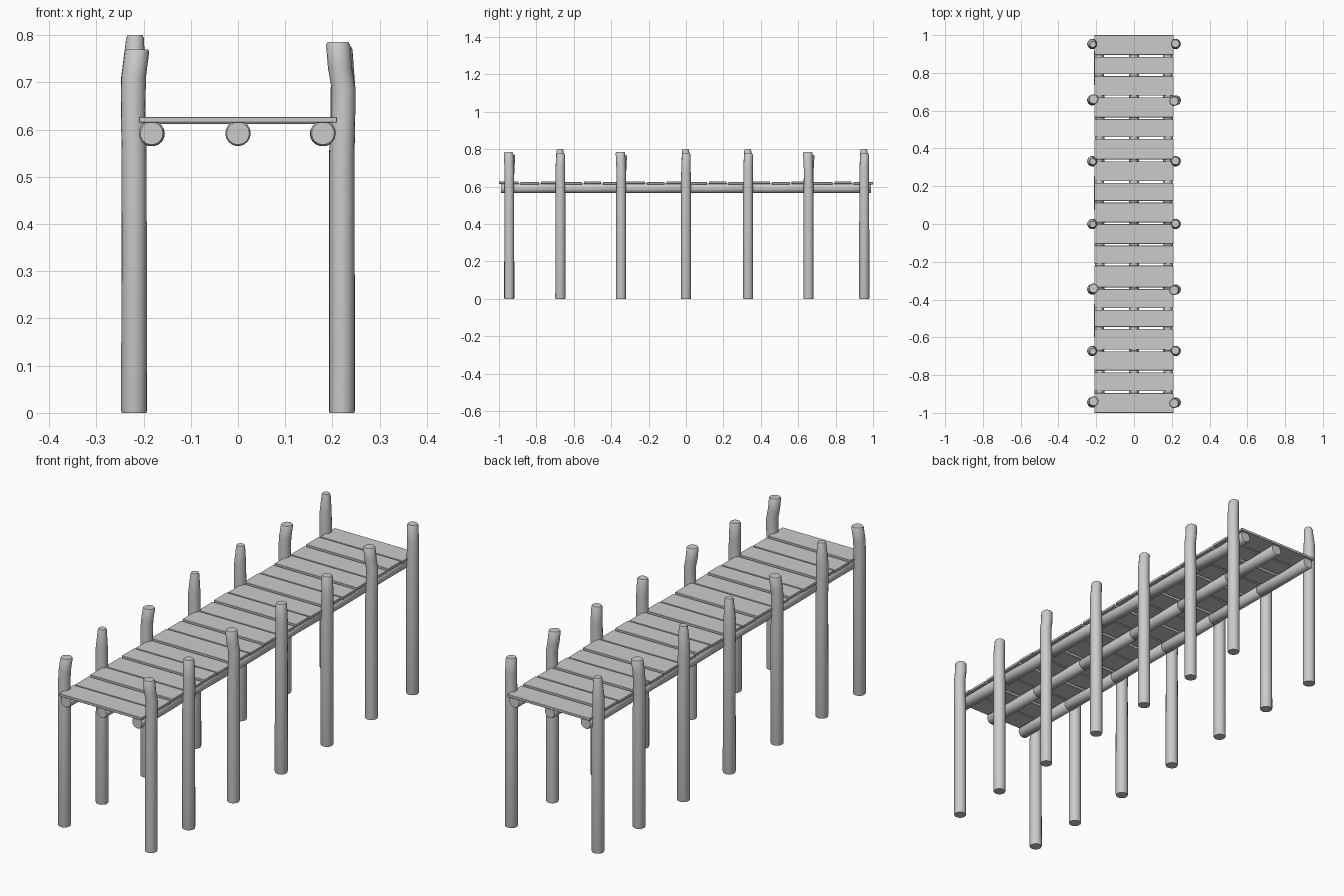
import bpy, bmesh, math
from mathutils import Vector

if "Cube" in bpy.data.objects:
    bpy.data.objects.remove(bpy.data.objects["Cube"])


def make_object(name, bm, smooth):
    bmesh.ops.recalc_face_normals(bm, faces=bm.faces)
    me = bpy.data.meshes.new(name)
    bm.to_mesh(me)
    bm.free()
    ob = bpy.data.objects.new(name, me)
    bpy.context.collection.objects.link(ob)
    if smooth:
        bpy.ops.object.select_all(action='DESELECT')
        ob.select_set(True)
        bpy.context.view_layer.objects.active = ob
        bpy.ops.object.shade_smooth_by_angle(angle=math.radians(40))
    return ob


def log(name, stations, u, v, sides=18):
    """Round log through stations (centre, radius); u and v span its section."""
    bm = bmesh.new()
    u, v = Vector(u), Vector(v)
    rings = []
    for c, r in stations:
        ring = []
        for i in range(sides):
            a = 2 * math.pi * i / sides
            ring.append(bm.verts.new(Vector(c) + r * (math.cos(a) * u + math.sin(a) * v)))
        rings.append(ring)
    for a, b in zip(rings, rings[1:]):
        for i in range(sides):
            j = (i + 1) % sides
            bm.faces.new((a[i], a[j], b[j], b[i]))
    bm.faces.new(rings[0])
    bm.faces.new(rings[-1])
    return make_object(name, bm, True)


# Post shapes: (x, y shift, z, radius)
LEFT_LEANING = [(-.220, 0, 0, .026), (-.220, 0, .005, .0275), (-.220, 0, .55, .0265),
                (-.222, 0, .64, .026), (-.221, .003, .71, .026),
                (-.214, .006, .765, .026), (-.214, .006, .770, .023)]
LEFT_TAPERED = [(-.220, 0, 0, .026), (-.220, 0, .005, .0275), (-.220, 0, .55, .0265),
                (-.222, 0, .65, .026), (-.222, 0, .71, .0255),
                (-.218, -.002, .792, .019), (-.218, -.002, .80, .016)]
RIGHT_BENT = [(.220, 0, 0, .026), (.220, 0, .005, .0265), (.220, 0, .55, .0265),
              (.223, 0, .64, .0255), (.223, 0, .69, .0255), (.216, -.002, .73, .0255),
              (.212, -.004, .780, .0255), (.212, -.004, .785, .022)]
RIGHT_STRAIGHT = [(.220, 0, 0, .026), (.220, 0, .005, .0275), (.220, 0, .55, .027),
                  (.222, 0, .64, .026), (.222, 0, .70, .0255),
                  (.219, .002, .770, .0235), (.219, .002, .776, .020)]

# Posts along both edges
post_y = [-.945, -.672, -.347, 0, .332, .655, .953]
bent = {0, 2, 5}
for n, y in enumerate(post_y):
    for side, shape in (("left", LEFT_LEANING if n in bent else LEFT_TAPERED),
                        ("right", RIGHT_BENT if n in bent else RIGHT_STRAIGHT)):
        log(f"{side}_post_{n + 1}", [((x, y + dy, z), r) for x, dy, z, r in shape],
            (1, 0, 0), (0, 1, 0))

# Three support beams under the deck, slightly uneven along their length
beam_y = [-.99, -.67, -.35, 0, .33, .66, .99]
for name, x in (("left", -.183), ("middle", 0), ("right", .180)):
    for k, (a, b) in enumerate(zip(beam_y, beam_y[1:])):
        d = .002 * (-1) ** k if x else 0
        z = .592
        st = [((x, a, z), .024), ((x, a + .004, z), .027),
              ((x + d, (a + b) / 2, z - .001), .026),
              ((x, b - .004, z), .027), ((x, b, z), .024)]
        log(f"{name}_beam_{k + 1}", st, (1, 0, 0), (0, 0, 1))

# Deck planks between the measured gaps
gaps = [-1.005, -.890, -.780, -.670, -.550, -.450, -.340, -.215, -.110, .004,
        .118, .222, .337, .455, .560, .675, .788, .890, 1.005]
for n, (a, b) in enumerate(zip(gaps, gaps[1:])):
    bm = bmesh.new()
    bmesh.ops.create_cube(bm, size=1)
    bmesh.ops.scale(bm, vec=(.42, b - a - .010, .012), verts=bm.verts)
    bmesh.ops.translate(bm, vec=(0, (a + b) / 2, .621 - .003 * (n % 2)), verts=bm.verts)
    bmesh.ops.bevel(bm, geom=bm.edges[:], offset=.0012, segments=1, affect='EDGES')
    make_object(f"plank_{n + 1}", bm, False)
